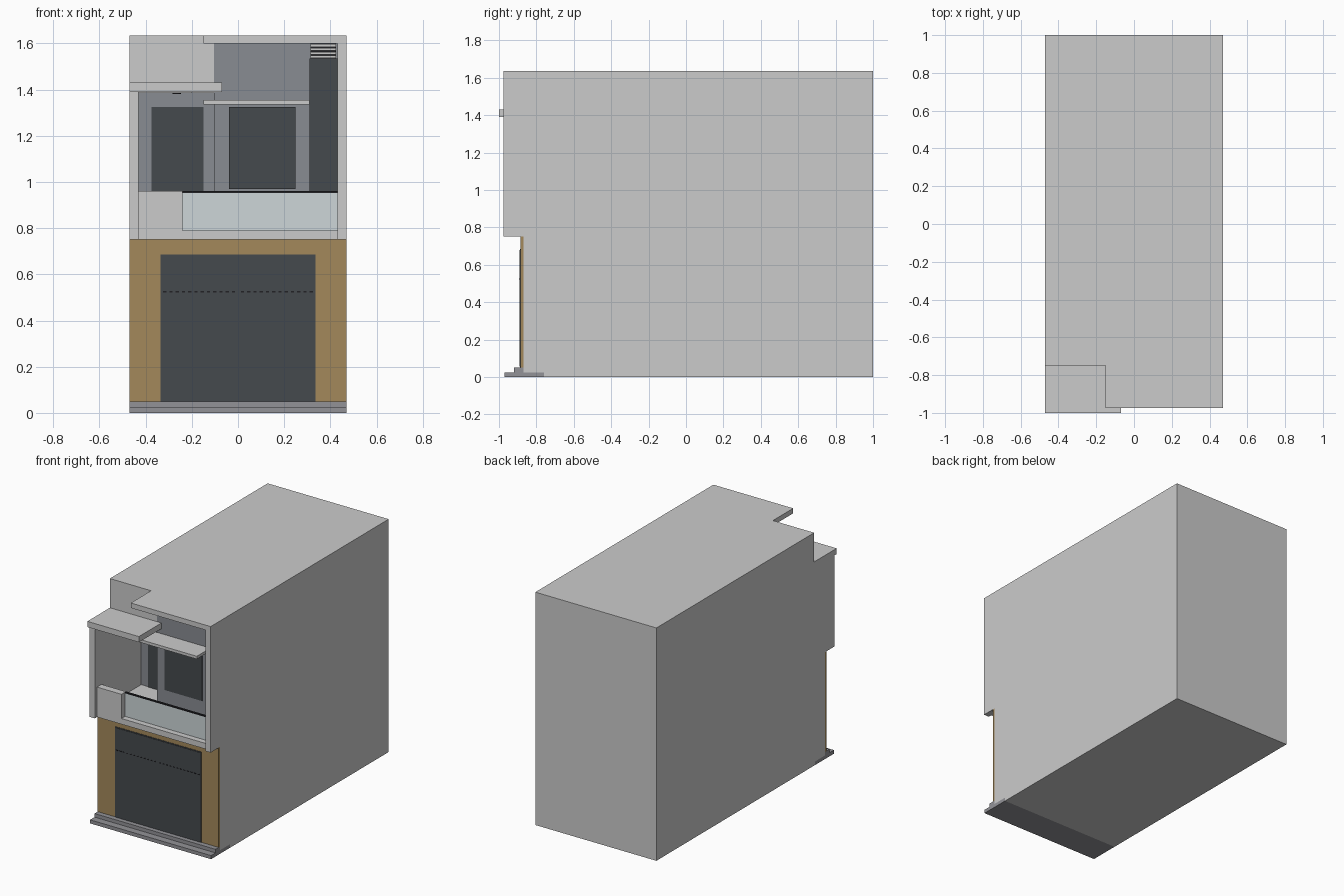
import bpy, bmesh, math
from mathutils import Vector

if "Cube" in bpy.data.objects:
    bpy.data.objects.remove(bpy.data.objects["Cube"])


def material(name, rgb):
    m = bpy.data.materials.new(name)
    m.diffuse_color = (*rgb, 1)
    m.use_nodes = True
    m.node_tree.nodes["Principled BSDF"].inputs["Base Color"].default_value = m.diffuse_color
    return m


WOOD = material("wood", (0.37, 0.25, 0.105))
DARK = material("dark", (0.06, 0.067, 0.075))
BLACK = material("black", (0.015, 0.015, 0.018))
SLATE = material("slate", (0.25, 0.265, 0.287))
STONE = material("stone", (0.29, 0.29, 0.31))
GLASS = material("glass", (0.61, 0.67, 0.69))


def finish(name, bm, mat=None):
    bmesh.ops.recalc_face_normals(bm, faces=bm.faces)
    me = bpy.data.meshes.new(name)
    bm.to_mesh(me)
    bm.free()
    ob = bpy.data.objects.new(name, me)
    bpy.context.collection.objects.link(ob)
    if mat:
        me.materials.append(mat)
    return ob


def box(name, x, y, z, mat=None):
    bm = bmesh.new()
    bmesh.ops.create_cube(bm, size=1)
    for v in bm.verts:
        v.co = Vector([(a + b) / 2 + c * (b - a) for c, (a, b) in zip(v.co, (x, y, z))])
    return finish(name, bm, mat)


def extrude_x(name, pts, x0, x1, mat=None):
    bm = bmesh.new()
    f = bm.faces.new([bm.verts.new((x0, y, z)) for y, z in pts])
    r = bmesh.ops.extrude_face_region(bm, geom=[f])
    vs = [g for g in r["geom"] if isinstance(g, bmesh.types.BMVert)]
    bmesh.ops.translate(bm, verts=vs, vec=(x1 - x0, 0, 0))
    return finish(name, bm, mat)


def cut(ob, x, y, z):
    c = box("cutter", x, y, z)
    mod = ob.modifiers.new("cut", "BOOLEAN")
    mod.operation, mod.solver, mod.object = "DIFFERENCE", "EXACT", c
    bpy.context.view_layer.objects.active = ob
    bpy.ops.object.modifier_apply(modifier=mod.name)
    bpy.data.objects.remove(c, do_unlink=True)


# House body: side profile with overhanging upper floor
house = extrude_x("house_body", [
    (1, 0), (1, 1.635), (-0.975, 1.635), (-0.975, 0.75), (-0.87, 0.75),
    (-0.87, 0.025), (-0.76, 0.025), (-0.76, 0)], -0.47, 0.47)
cut(house, (-0.6, -0.15), (-1.1, -0.75), (1.39, 1.8))       # roof corner notch
cut(house, (-0.43, 0.43), (-1.1, -0.95), (0.7, 1.6))        # floor edge set back
cut(house, (-0.2, 0.43), (-1.1, -0.75), (0.79, 1.6))        # balcony
cut(house, (-0.105, 0.43), (-0.8, -0.74), (0.79, 1.6))      # seat for slate wall
cut(house, (-0.43, -0.095), (-1.1, -0.45), (0.79, 1.385))   # deep left recess

# Slate balcony walls
box("balcony_wall", (-0.105, 0.43), (-0.75, -0.74), (0.79, 1.6), SLATE)
box("recess_side_wall", (-0.105, -0.095), (-0.74, -0.45), (0.79, 1.385), SLATE)
box("recess_back_wall", (-0.43, -0.105), (-0.46, -0.45), (0.79, 1.385), SLATE)

# Doors and window
box("recess_door", (-0.375, -0.15), (-0.465, -0.46), (0.79, 1.325), DARK)
box("window", (-0.04, 0.25), (-0.757, -0.75), (0.97, 1.325), DARK)
box("tall_door", (0.31, 0.43), (-0.757, -0.75), (0.79, 1.535), DARK)

# Louvred vent above the tall door
box("vent_back", (0.315, 0.425), (-0.757, -0.75), (1.535, 1.6), BLACK)
for i in range(4):
    z = 1.536 + i * 0.0165
    box("vent_slat", (0.315, 0.425), (-0.768, -0.757), (z, z + 0.011))

# Canopies and downlight
box("left_canopy", (-0.47, -0.07), (-1, -0.75), (1.39, 1.43))
box("window_canopy", (-0.15, 0.31), (-0.9, -0.75), (1.335, 1.355))
bm = bmesh.new()
bmesh.ops.create_cone(bm, cap_ends=True, segments=24, radius1=0.018, radius2=0.018, depth=0.008)
bmesh.ops.translate(bm, verts=bm.verts, vec=(-0.265, -0.86, 1.386))
finish("downlight", bm, BLACK)

# Balcony parapet and glass railing
box("parapet", (-0.43, -0.24), (-0.95, -0.9), (0.79, 0.96))
box("railing_glass", (-0.24, 0.43), (-0.91, -0.9), (0.79, 0.953), GLASS)
box("railing_top", (-0.24, 0.43), (-0.913, -0.897), (0.953, 0.96), BLACK)

# Ground floor: wooden front and steps
box("wood_front", (-0.47, 0.47), (-0.885, -0.87), (0.05, 0.75), WOOD)
extrude_x("entrance_steps", [
    (-0.76, 0), (-0.76, 0.025), (-0.87, 0.025), (-0.87, 0.05),
    (-0.92, 0.05), (-0.92, 0.025), (-0.97, 0.025), (-0.97, 0)], -0.47, 0.47, STONE)

# Double gate with a row of small studs on each leaf
box("gate_panel", (-0.335, 0.335), (-0.888, -0.885), (0.05, 0.685), DARK)
for s in (-1, 1):
    box("gate_leaf", sorted((s * 0.003, s * 0.332)), (-0.891, -0.888), (0.055, 0.68), DARK)
    for i in range(12):
        x = s * (0.02 + i * 0.027)
        box("gate_stud", (x - 0.007, x + 0.007), (-0.893, -0.891), (0.521, 0.527), BLACK)
